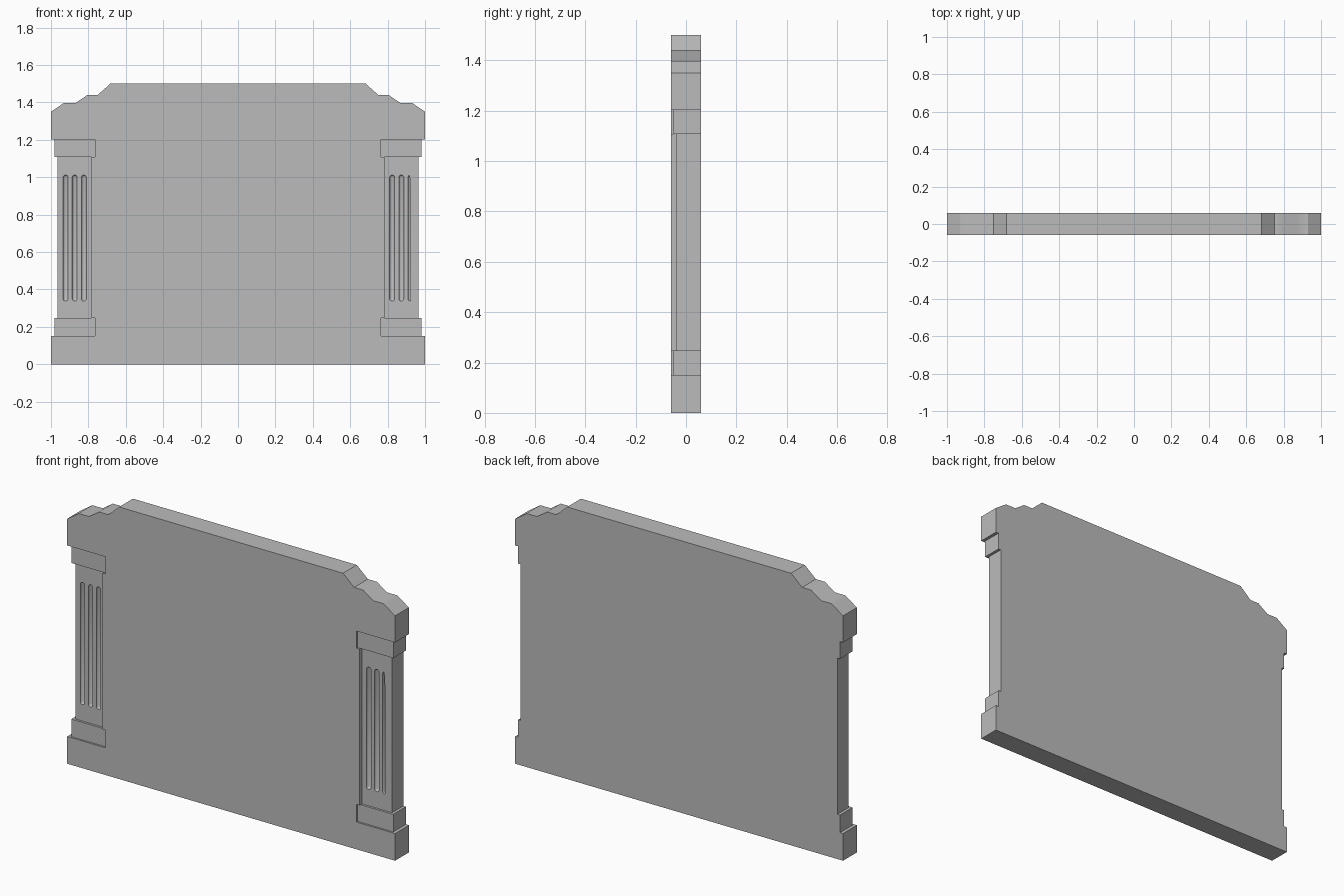
import bpy, bmesh

if "Cube" in bpy.data.objects:
    bpy.data.objects.remove(bpy.data.objects["Cube"])

stone = bpy.data.materials.new("grey_stone")
stone.diffuse_color = (0.5, 0.5, 0.5, 1)
stone.use_nodes = True
stone.node_tree.nodes["Principled BSDF"].inputs["Base Color"].default_value = stone.diffuse_color


def make_object(name, bm):
    bmesh.ops.recalc_face_normals(bm, faces=bm.faces)
    mesh = bpy.data.meshes.new(name)
    bm.to_mesh(mesh)
    bm.free()
    mesh.materials.append(stone)
    obj = bpy.data.objects.new(name, mesh)
    bpy.context.collection.objects.link(obj)
    return obj


def prism(name, outline, y0, y1):
    """Extrude an x-z outline from y0 to y1."""
    bm = bmesh.new()
    face = bm.faces.new([bm.verts.new((x, y0, z)) for x, z in outline])
    ext = bmesh.ops.extrude_face_region(bm, geom=[face])["geom"]
    verts = [g for g in ext if isinstance(g, bmesh.types.BMVert)]
    bmesh.ops.translate(bm, verts=verts, vec=(0, y1 - y0, 0))
    return make_object(name, bm)


def block(name, x0, x1, z0, z1, y0, y1):
    return prism(name, [(x0, z0), (x1, z0), (x1, z1), (x0, z1)], y0, y1)


def capsule(name, x, y, z0, z1, r):
    """Round-ended rod for cutting a flute."""
    bm = bmesh.new()
    bmesh.ops.create_uvsphere(bm, u_segments=16, v_segments=9, radius=r)
    for v in bm.verts:
        v.co.z += (z1 - r) if v.co.z > 0 else (z0 + r)
        v.co.x += x
        v.co.y += y
    return make_object(name, bm)


# Slab silhouette: plinth, side pilasters and stepped top
half = [(1, 0), (1, 0.15), (0.982, 0.15), (0.982, 0.247), (0.966, 0.247),
        (0.966, 1.108), (0.982, 1.108), (0.982, 1.203), (1, 1.203), (1, 1.35),
        (0.93, 1.398), (0.867, 1.398), (0.805, 1.44), (0.75, 1.44), (0.683, 1.5)]
slab = prism("headstone_slab", half + [(-x, z) for x, z in reversed(half)], -0.06, 0.06)

# Recesses that leave the pilaster bases, capitals, shafts and flutes
cutters = []
for s in (-1, 1):
    cutters.append(block("shaft_cutter", s * 0.783, s * 1.1, 0.247, 1.108, -0.1, -0.038))
    for z0, z1 in ((0.15, 0.247), (1.108, 1.203)):
        cutters.append(block("capital_cutter", s * 0.765, s * 1.1, z0, z1, -0.1, -0.05))
    for x in (0.824, 0.873, 0.922):
        cutters.append(capsule("flute_cutter", s * x, -0.038, 0.338, 1.012, 0.0135))

for c in cutters:
    c.hide_render = True
    mod = slab.modifiers.new(c.name, 'BOOLEAN')
    mod.operation = 'DIFFERENCE'
    mod.solver = 'EXACT'
    mod.object = c

# Apply the cuts and drop the helpers
bpy.context.view_layer.update()
graph = bpy.context.evaluated_depsgraph_get()
result = bpy.data.meshes.new_from_object(slab.evaluated_get(graph))
slab.modifiers.clear()
slab.data = result
result.materials.clear()
result.materials.append(stone)
for p in result.polygons:
    p.material_index = 0
for c in cutters:
    bpy.data.objects.remove(c)

bpy.context.view_layer.objects.active = slab
slab.select_set(True)
bpy.ops.object.shade_smooth_by_angle(angle=0.6)
